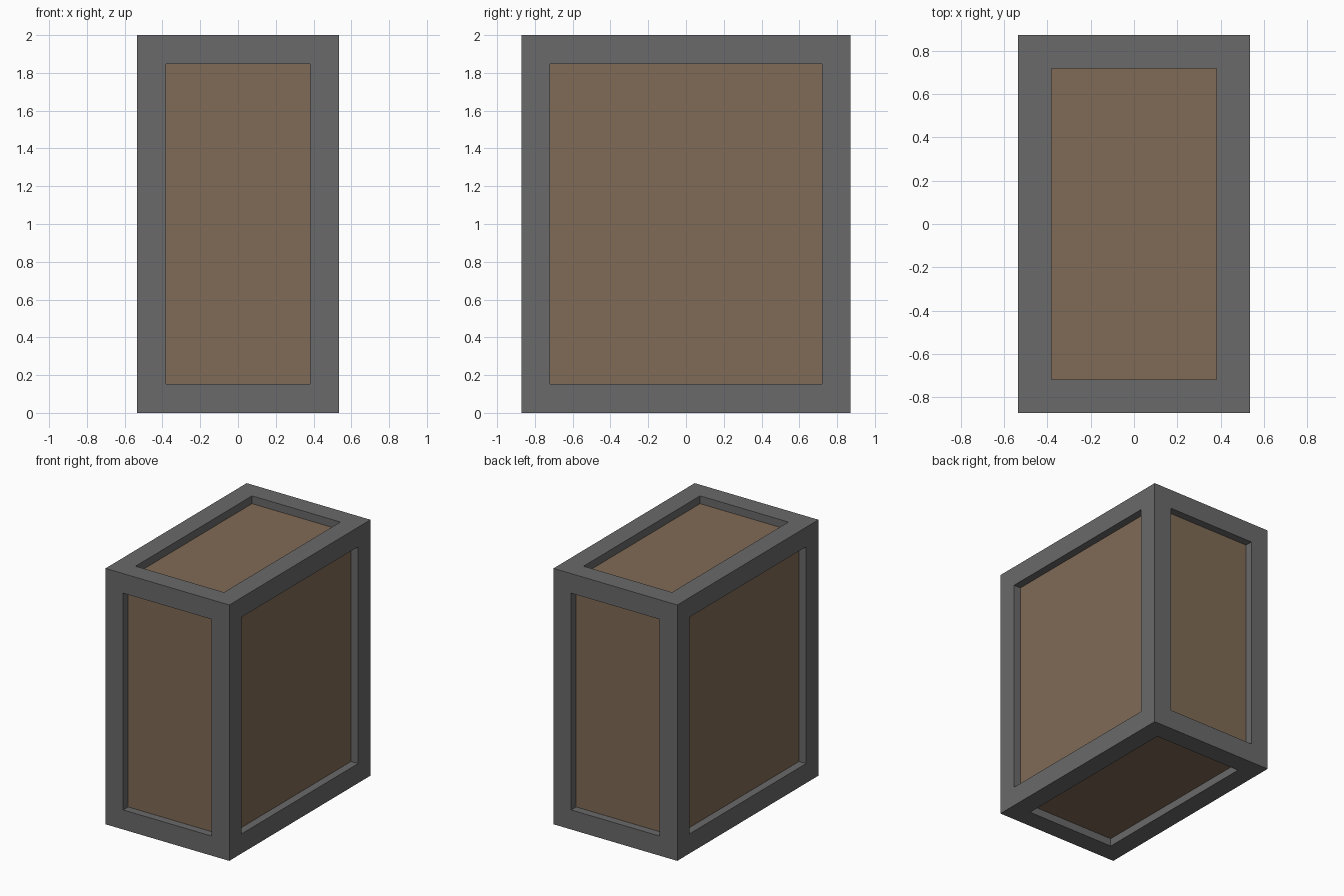
import bpy, bmesh

if "Cube" in bpy.data.objects:
    bpy.data.objects.remove(bpy.data.objects["Cube"])

SIZE = (1.07, 1.744, 2.0)
BORDER = 0.153
RECESS = 0.061


def material(name, color):
    m = bpy.data.materials.new(name)
    m.diffuse_color = (*color, 1.0)
    m.use_nodes = True
    m.node_tree.nodes["Principled BSDF"].inputs["Base Color"].default_value = m.diffuse_color
    return m


bm = bmesh.new()

# Outer block, standing on the ground
bmesh.ops.create_cube(bm, size=1.0)
for v in bm.verts:
    v.co = (v.co.x * SIZE[0], v.co.y * SIZE[1], (v.co.z + 0.5) * SIZE[2])
bm.normal_update()
panels = list(bm.faces)

# Metal border around each side, then straight walls down to the sunken panels
bmesh.ops.inset_individual(bm, faces=panels, thickness=BORDER, depth=0.0,
                           use_even_offset=True)
bm.normal_update()
for f in panels:
    offset = f.normal.copy() * -RECESS
    new = bmesh.ops.extrude_discrete_faces(bm, faces=[f])["faces"][0]
    bmesh.ops.translate(bm, vec=offset, verts=new.verts)
    new.material_index = 1

bmesh.ops.recalc_face_normals(bm, faces=bm.faces)
mesh = bpy.data.meshes.new("framed_crate")
bm.to_mesh(mesh)
bm.free()

mesh.materials.append(material("dark grey frame", (0.144, 0.144, 0.144)))
mesh.materials.append(material("brown panel", (0.216, 0.147, 0.093)))
bpy.context.collection.objects.link(bpy.data.objects.new("framed_crate", mesh))
